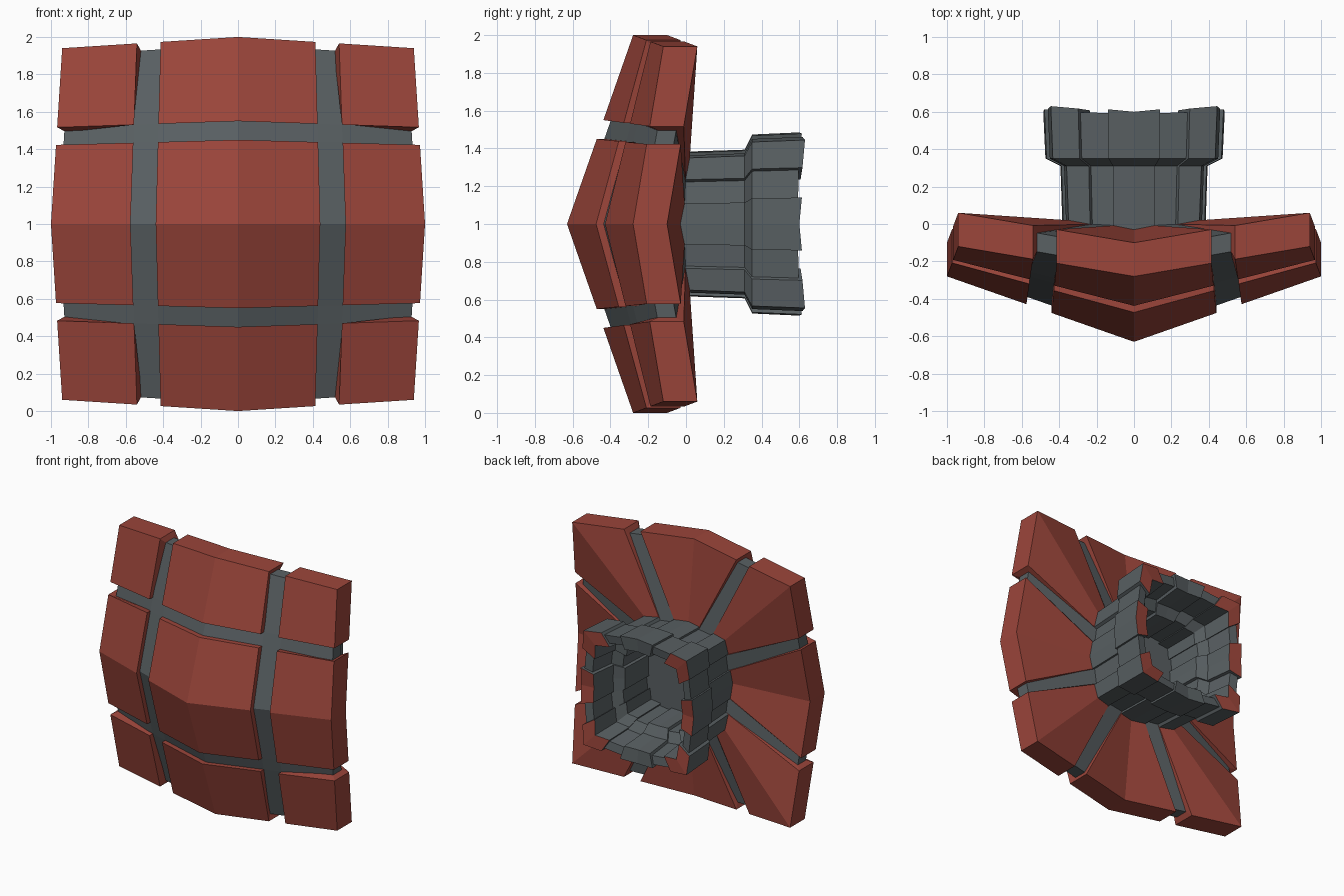
import bpy
import bmesh

cube = bpy.data.objects.get("Cube")
if cube:
    bpy.data.objects.remove(cube)


def material(name, rgb):
    mat = bpy.data.materials.new(name)
    mat.use_nodes = True
    color = (*rgb, 1)
    mat.diffuse_color = color
    mat.node_tree.nodes["Principled BSDF"].inputs["Base Color"].default_value = color
    return mat


RED = material("brick red", (0.33, 0.06, 0.043))
GREY = material("slate grey", (0.10, 0.117, 0.124))

# Panel divisions across and up, and where they fall on the socket
GX = [-1, -0.575, -0.44, 0, 0.44, 0.575, 1]
GZ = [-1, -0.55, -0.45, 0, 0.45, 0.55, 1]
LATERAL = [0.35, 0.235, 0.11, 0, 0.11, 0.235, 0.35]
RADIUS = [0.35, 0.363, 0.377, 0.382, 0.377, 0.363, 0.35]
LAST = 6

# Socket sections: scale, depth, extra depth toward the corners
SOCKET = [(1.0, -0.03, 0.05), (1.03, 0.31, 0), (1.24, 0.35, 0),
          (1.27, 0.60, 0.03), (1.0, 0.59, 0.03), (0.95, 0.38, 0),
          (0.76, 0.34, 0), (0.74, 0.06, 0)]
END = 5      # section on the outer lip of the socket
DEEP = 9     # section at the socket floor

# Outline of the division grid, walked once around
RIM = ([(i, 0) for i in range(LAST)] + [(LAST, j) for j in range(LAST)]
       + [(i, LAST) for i in range(LAST, 0, -1)]
       + [(0, j) for j in range(LAST, 0, -1)])


def sign(v):
    return (v > 0) - (v < 0)


def place(section, i, j, inset):
    """Point on the outer skin, pushed inward by inset."""
    gx, gz = GX[i], GZ[j]
    u, w = abs(gx), abs(gz)
    if section < 2:
        shrink = 1 - inset if max(u, w) == 1 else 1
        x = gx * (1 - 0.06 * w) * shrink
        z = gz * (1 - 0.06 * u) * shrink
        y = -0.63 + 0.35 * u + 0.35 * w - 0.19 * u * w
        y += inset if section == 0 else 0.18 - inset
    else:
        scale, y, corner = SOCKET[section - 2]
        half = inset / 2
        scale += half / 0.38 * (1 if section > END else -1)
        x = sign(gx) * (RADIUS[j] if u == 1 else LATERAL[i]) * scale
        z = sign(gz) * (RADIUS[i] if w == 1 else LATERAL[j]) * scale
        y += corner * min(u, w)
        if section in (END, END + 1):
            y -= half
    return (x, y, z + 1)


def front_cells(columns, rows):
    return [[(0, i, j), (0, i + 1, j), (0, i + 1, j + 1), (0, i, j + 1)]
            for i in columns for j in rows]


def ring_cells(columns, rows, first, last):
    """Faces that run from one section to the next around the outline."""
    cells = []
    for n, a in enumerate(RIM):
        b = RIM[(n + 1) % len(RIM)]
        if min(a[0], b[0], LAST - 1) in columns and min(a[1], b[1], LAST - 1) in rows:
            for s in range(first, last):
                cells.append([(s, *a), (s, *b), (s + 1, *b), (s + 1, *a)])
    return cells


def build(name, cells, mats, inset=0.0, thickness=None, paint=None):
    bm = bmesh.new()
    verts = {}

    def vert(key, depth):
        if (key, depth) not in verts:
            verts[key, depth] = bm.verts.new(place(*key, depth))
        return verts[key, depth]

    for cell in cells:
        face = bm.faces.new([vert(k, inset) for k in cell])
        if paint and paint(cell):
            face.material_index = 1
    if thickness:
        # Inner skin and side walls close the panel
        edges = [(c[n], c[(n + 1) % len(c)]) for c in cells for n in range(len(c))]
        used = set(edges)
        for cell in cells:
            bm.faces.new([vert(k, thickness) for k in reversed(cell)])
        for a, b in edges:
            if (b, a) not in used:
                bm.faces.new([vert(b, inset), vert(a, inset),
                              vert(a, thickness), vert(b, thickness)])
    bmesh.ops.recalc_face_normals(bm, faces=bm.faces)
    mesh = bpy.data.meshes.new(name)
    bm.to_mesh(mesh)
    bm.free()
    for mat in mats:
        mesh.materials.append(mat)
    obj = bpy.data.objects.new(name, mesh)
    bpy.context.collection.objects.link(obj)


# Ring faces are reversed so they share winding with the front faces
def wrap(columns, rows, first, last):
    return [c[::-1] for c in ring_cells(columns, rows, first, last)]


# Grey core: shows as the straps between the panels
everything = range(LAST)
core = front_cells(everything, everything) + wrap(everything, everything, 0, DEEP)
core.append([(DEEP, *p) for p in RIM])
build("strap_core", core, [GREY], inset=0.04)

# Red shield panels and the grey socket plates behind them
COLUMNS = {"right": [0], "middle": [2, 3], "left": [5]}
ROWS = {"lower": [0], "centre": [2, 3], "upper": [5]}
for row, rows in ROWS.items():
    for column, columns in COLUMNS.items():
        label = row + "_" + column
        shield = front_cells(columns, rows) + wrap(columns, rows, 0, 2)
        build(label + "_panel", shield, [RED], thickness=0.05)
        plates = wrap(columns, rows, 2, DEEP)
        if plates:
            side = column != "middle"
            build(label + "_socket_plate", plates, [GREY, RED], thickness=0.05,
                  paint=lambda c: side and {k[0] for k in c} == {END, END + 1})
